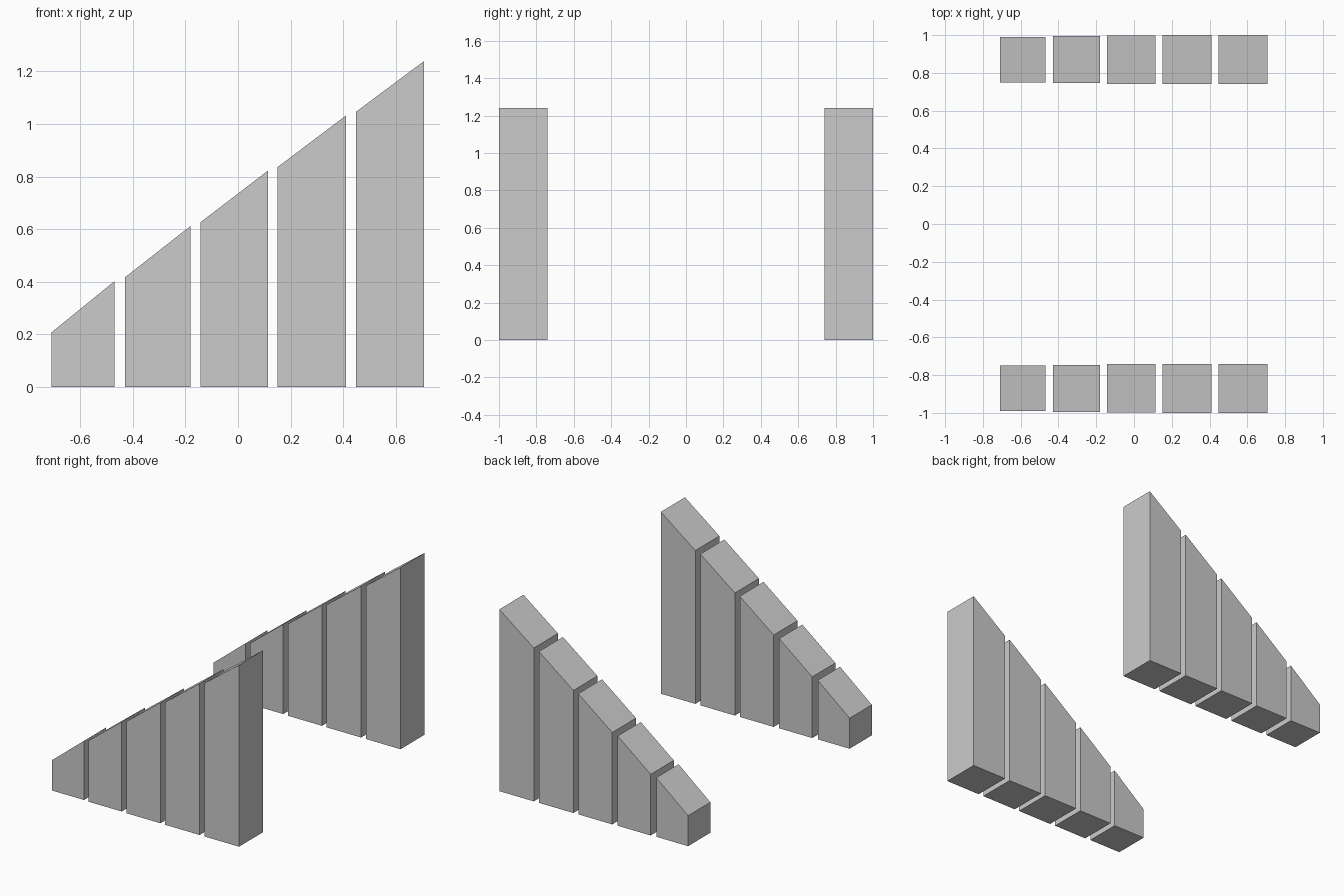
import bpy
import bmesh

if "Cube" in bpy.data.objects:
    bpy.data.objects.remove(bpy.data.objects["Cube"])

# Side profile of each post: left x, right x, width in y, top z at left, top z at right
POSTS = [
    (-0.709, -0.469, 0.240, 0.208, 0.403),
    (-0.430, -0.181, 0.249, 0.417, 0.612),
    (-0.142, 0.114, 0.256, 0.627, 0.823),
    (0.150, 0.410, 0.259, 0.836, 1.032),
    (0.448, 0.708, 0.260, 1.046, 1.240),
]
ROW_Y = 0.87


def sloped_post(name, x0, x1, width, z0, z1, y):
    """Extrude a slant-topped profile along y."""
    bm = bmesh.new()
    profile = [(x0, 0), (x1, 0), (x1, z1), (x0, z0)]
    face = bm.faces.new([bm.verts.new((x, y - width / 2, z)) for x, z in profile])
    ext = bmesh.ops.extrude_face_region(bm, geom=[face])
    verts = [g for g in ext["geom"] if isinstance(g, bmesh.types.BMVert)]
    bmesh.ops.translate(bm, verts=verts, vec=(0, width, 0))
    bmesh.ops.recalc_face_normals(bm, faces=bm.faces)
    mesh = bpy.data.meshes.new(name)
    bm.to_mesh(mesh)
    bm.free()
    obj = bpy.data.objects.new(name, mesh)
    bpy.context.collection.objects.link(obj)


# Two matching rows of rising posts
for row, y in (("front", -ROW_Y), ("back", ROW_Y)):
    for i, post in enumerate(POSTS, 1):
        sloped_post(f"{row}_post_{i}", *post, y)
